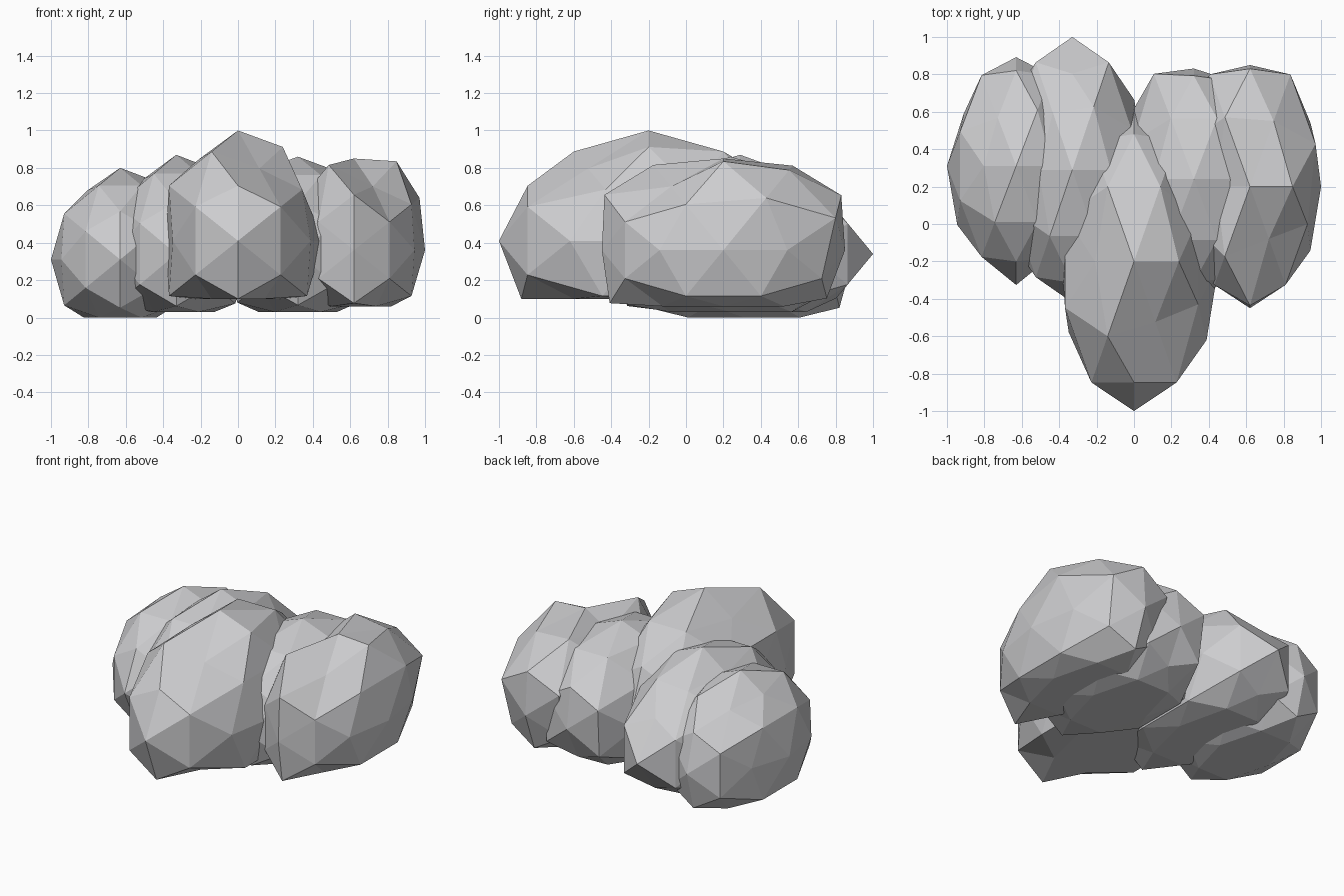
import bpy, bmesh
from mathutils import Vector

if "Cube" in bpy.data.objects:
    bpy.data.objects.remove(bpy.data.objects["Cube"])

stone = bpy.data.materials.new("grey_stone")
stone.diffuse_color = (0.61, 0.61, 0.625, 1)
stone.use_nodes = True
stone.node_tree.nodes["Principled BSDF"].inputs["Base Color"].default_value = stone.diffuse_color


def sphere_directions():
    """42 directions of a once-divided icosahedron with points on the axes."""
    a, b = 0.5257, 0.8507
    corners = []
    for s in (-1, 1):
        for t in (-1, 1):
            corners += [Vector((s * a, 0, t * b)), Vector((0, s * b, t * a)),
                        Vector((s * b, t * a, 0))]
    mids = [(p + q).normalized() for i, p in enumerate(corners)
            for q in corners[i + 1:] if (p - q).length < 1.1]
    return corners + mids


def near(d, x, y, z):
    return (d - Vector((x, y, z))).length < 0.05


def rock(name, centre, radii, floor, bulge):
    """Faceted boulder, flattened underneath at height floor."""
    bm = bmesh.new()
    for d in sphere_directions():
        bm.verts.new(d)
    bmesh.ops.convex_hull(bm, input=bm.verts[:])
    for v in bm.verts:
        d = v.co.copy()
        f = bulge(d)
        v.co = Vector([c + r * k * f for c, r, k in zip(centre, radii, d)])
        v.co.z = max(v.co.z, floor)
    bmesh.ops.recalc_face_normals(bm, faces=bm.faces[:])
    mesh = bpy.data.meshes.new(name)
    bm.to_mesh(mesh)
    bm.free()
    mesh.materials.append(stone)
    bpy.context.collection.objects.link(bpy.data.objects.new(name, mesh))


# front rock: flatter on its left side, dented at the upper right
def front_shape(d):
    if near(d, -1, 0, 0):
        return 0.85
    if near(d, -0.526, 0, 0.851):
        return 0.87
    if near(d, -0.851, -0.526, 0):
        return 0.9
    if near(d, 0, -0.851, 0.526):
        return 0.95
    if near(d, 0.309, -0.5, 0.809):
        return 0.81
    if d.x > 0.8 and d.z > 0.4:
        return 0.93
    return 1.0


# right rock: fuller top and back, hollow at the front right
def right_shape(d):
    if max(abs(k) for k in d) > 0.99:
        return 1.0
    if near(d, -0.526, 0, 0.851):
        return 0.9
    if near(d, 0.309, -0.5, 0.809):
        return 0.86
    if near(d, 0.309, 0.5, 0.809):
        return 1.08
    if d.z > 0.2:
        if d.y < -0.2:
            return 1.15 if -0.4 < d.x < 0.1 else 1.0
        return 1.14
    return 1.1 if d.y < -0.84 else 1.0


# inner right rock: blunt far end, tucked in underneath
def inner_right_shape(d):
    if d.y > 0.99:
        return 0.91
    if near(d, 0, 0.851, -0.526):
        return 0.85
    return 1.07 if near(d, -0.5, 0.809, 0.309) else 1.0


# inner left rock: pinched above and below its pointed far end
def inner_left_shape(d):
    if d.y > 0.84 and abs(d.z) > 0.4:
        return 0.85
    if near(d, -0.309, 0.5, 0.809):
        return 0.86
    if near(d, 0.309, 0.5, 0.809):
        return 0.95
    return 0.88 if near(d, -0.526, 0, 0.851) else 1.0


# left rock: worn outer shoulder, longer near end
def left_shape(d):
    if near(d, -0.526, 0, 0.851) or near(d, -0.851, 0.526, 0):
        return 0.89
    if near(d, -0.309, 0.5, 0.809):
        return 0.86
    if abs(d.y) > 0.99:
        return 0.97 if d.y > 0 else 1.06
    return 1.0


rock("front_rock", (0, -0.2, 0.41), (0.456, 0.8, 0.59), 0.10, front_shape)
rock("right_rock", (0.62, 0.2, 0.36), (0.38, 0.65, 0.49), 0.06, right_shape)
rock("inner_right_rock", (0.32, 0.24, 0.34), (0.40, 0.65, 0.52), 0.03, inner_right_shape)
rock("inner_left_rock", (-0.33, 0.29, 0.34), (0.39, 0.71, 0.53), 0.03, inner_left_shape)
rock("left_rock", (-0.63, 0.31, 0.31), (0.37, 0.60, 0.49), 0.0, left_shape)
